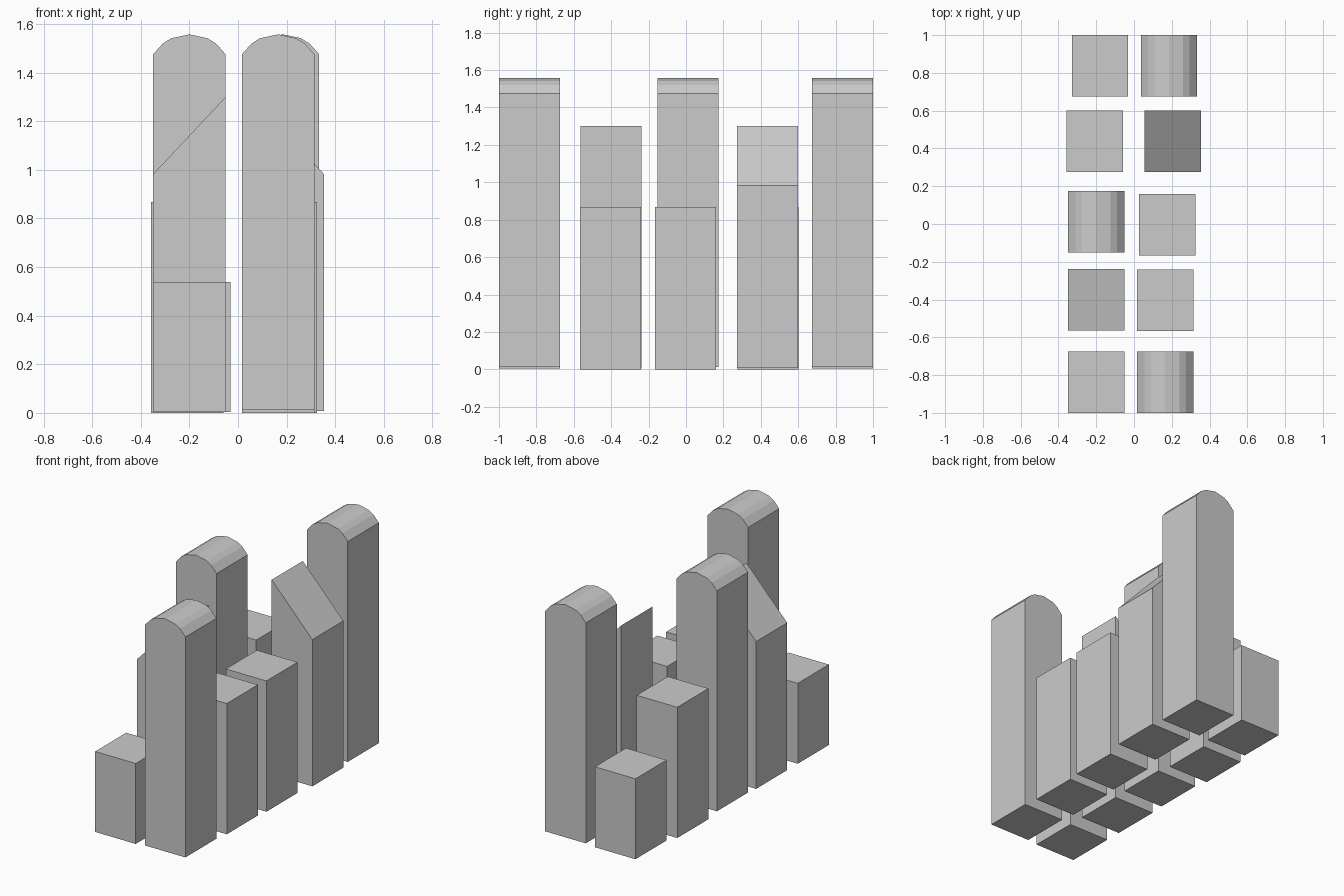
import bpy

if "Cube" in bpy.data.objects:
    bpy.data.objects.remove(bpy.data.objects["Cube"])

DEPTH = 0.326
W = 0.149  # half width of every block


def prism(name, x, y, profile):
    """Extrude an x-z outline along y, centred at (x, y)."""
    n = len(profile)
    verts = [(px, py, pz) for py in (-DEPTH / 2, DEPTH / 2) for px, pz in profile]
    faces = [tuple(range(n)), tuple(range(2 * n - 1, n - 1, -1))]
    faces += [(i, i + n, (i + 1) % n + n, (i + 1) % n) for i in range(n)]
    mesh = bpy.data.meshes.new(name)
    mesh.from_pydata(verts, [], faces)
    obj = bpy.data.objects.new(name, mesh)
    obj.location = (x, y, 0)
    bpy.context.collection.objects.link(obj)


def block(z0, left, right):
    return [(-W, z0), (W, z0), (W, right), (-W, left)]


# Outlines: flat roofs, single-slope roofs and a faceted barrel roof
low = block(0.004, 0.538, 0.538)
mid = block(0.0, 0.868, 0.868)
slope_left = block(0.004, 0.982, 1.30)
slope_right = block(0.008, 1.30, 0.982)
half_arc = [(W, 1.475), (0.11, 1.519), (0.075, 1.541)]
barrel = ([(-W, 0.012), (W, 0.012)] + half_arc + [(0, 1.557)]
          + [(-x, z) for x, z in reversed(half_arc)])

# Two rows of five towers, front to back
layout = [
    ("low_block_front", -0.20, -0.837, low),
    ("slope_tower_left", -0.20, -0.40, slope_left),
    ("barrel_tower_left", -0.20, 0.011, barrel),
    ("mid_block_left", -0.208, 0.438, mid),
    ("low_block_back", -0.18, 0.837, low),
    ("barrel_tower_front", 0.165, -0.837, barrel),
    ("mid_block_front", 0.165, -0.403, mid),
    ("mid_block_centre", 0.176, -0.003, mid),
    ("slope_tower_right", 0.205, 0.437, slope_right),
    ("barrel_tower_back", 0.185, 0.837, barrel),
]
for name, x, y, profile in layout:
    prism(name, x, y, profile)
